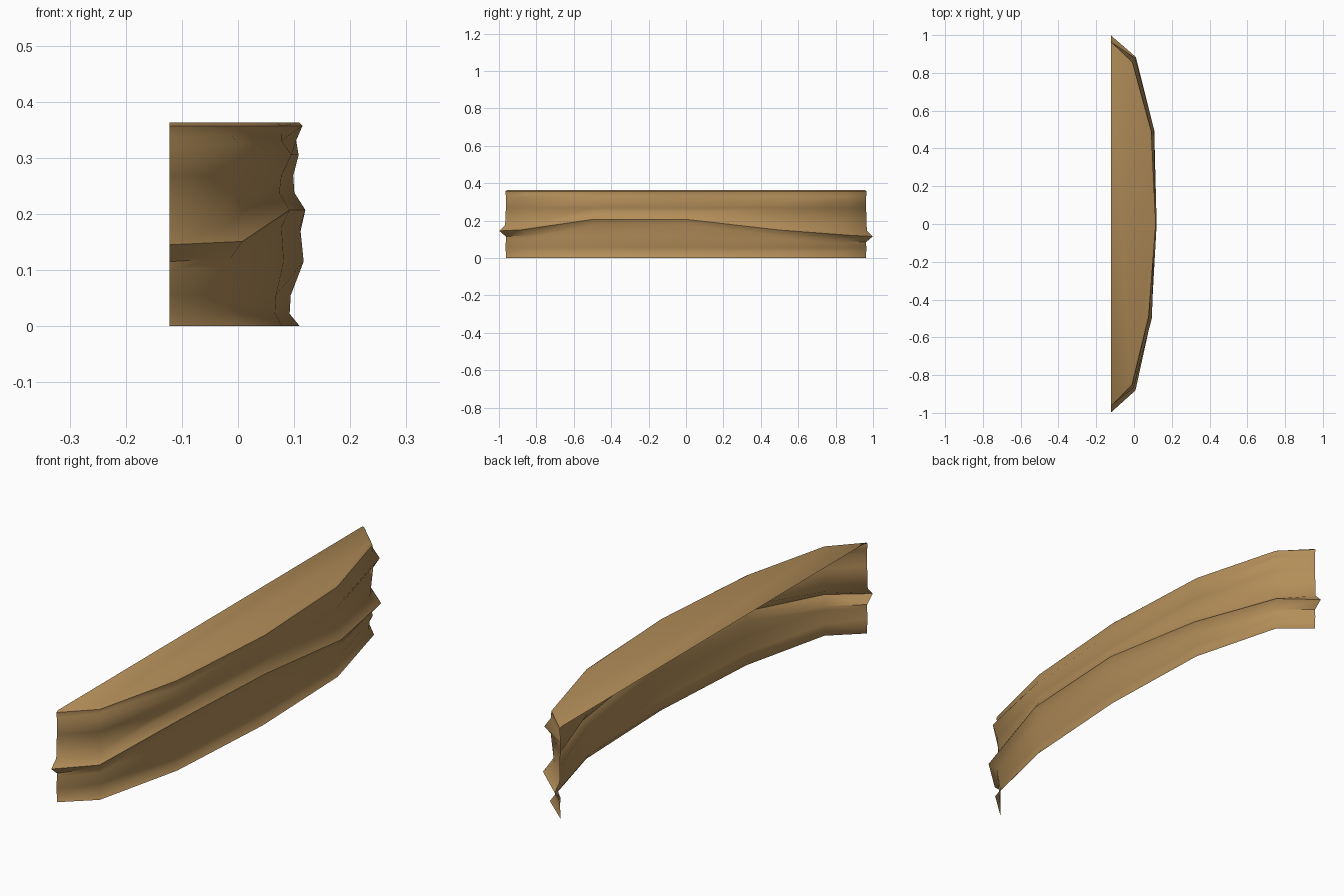
import bpy, bmesh

wood = bpy.data.materials.new("warm tan")
wood.diffuse_color = (0.45, 0.27, 0.10, 1)

# Each station along the bowed wall:
# groove point x, y, outward direction, main ridge height, upper ridge height,
# outward offsets for: foot, lower swell, main ridge, upper ridge, lip, top edge
stations = [
    (-0.122, -0.963, (0.00, -1.0), 0.145, 0.315, 0.000, 0.000, 0.035, 0.000, 0.002, -0.006),
    (-0.018, -0.842, (0.55, -0.83), 0.151, 0.325, 0.020, 0.012, 0.047, 0.030, 0.014, 0.002),
    (0.066, -0.490, (0.97, -0.22), 0.207, 0.305, 0.013, 0.016, 0.027, 0.030, 0.012, 0.002),
    (0.092, 0.000, (1.00, 0.00), 0.207, 0.305, 0.018, 0.025, 0.028, 0.016, 0.023, 0.017),
    (0.080, 0.490, (0.97, 0.22), 0.150, 0.303, 0.014, 0.016, 0.028, 0.028, 0.012, 0.003),
    (-0.016, 0.845, (0.55, 0.83), 0.121, 0.300, 0.020, 0.015, 0.047, 0.042, 0.014, 0.002),
    (-0.122, 0.963, (0.00, 1.0), 0.115, 0.300, 0.000, 0.000, 0.035, 0.000, 0.002, -0.006),
]


def profile(main, upper, foot, swell, ridge, ridge2, lip, top):
    """Moulding cross-section from foot to top as (height, offset)."""
    swell_z = min(0.115, main - 0.045)
    return [
        (0, foot), (0.022, 0.0), (min(0.055, swell_z - 0.015), 0.002),
        (swell_z, swell), (main - 0.03, swell * 0.75), (main, ridge),
        (main + 0.031, ridge * 0.3 if ridge < 0.035 else 0.004),
        (0.268, ridge2 * 0.4), (upper, ridge2),
        ((upper + 0.357) / 2, (ridge2 + lip) * 0.3),
        (0.357, lip), (0.363, top),
    ]


bm = bmesh.new()
columns = []
for x, y, d, main, upper, *offs in stations:
    columns.append([bm.verts.new((x + d[0] * o, y + d[1] * o, z))
                    for z, o in profile(main, upper, *offs)])

# Curved front wall, open at the back and underneath
for a, b in zip(columns, columns[1:]):
    for i in range(len(a) - 1):
        bm.faces.new((a[i], b[i], b[i + 1], a[i + 1]))

# Flat top
bm.faces.new([c[-1] for c in columns])

mesh = bpy.data.meshes.new("curved_moulded_wall")
bm.to_mesh(mesh)
bm.free()
mesh.materials.append(wood)
wall = bpy.data.objects.new("curved_moulded_wall", mesh)
bpy.context.collection.objects.link(wall)

# Smooth waves with crisp ridges
bpy.context.view_layer.objects.active = wall
wall.select_set(True)
bpy.ops.object.shade_smooth_by_angle(angle=0.87)
